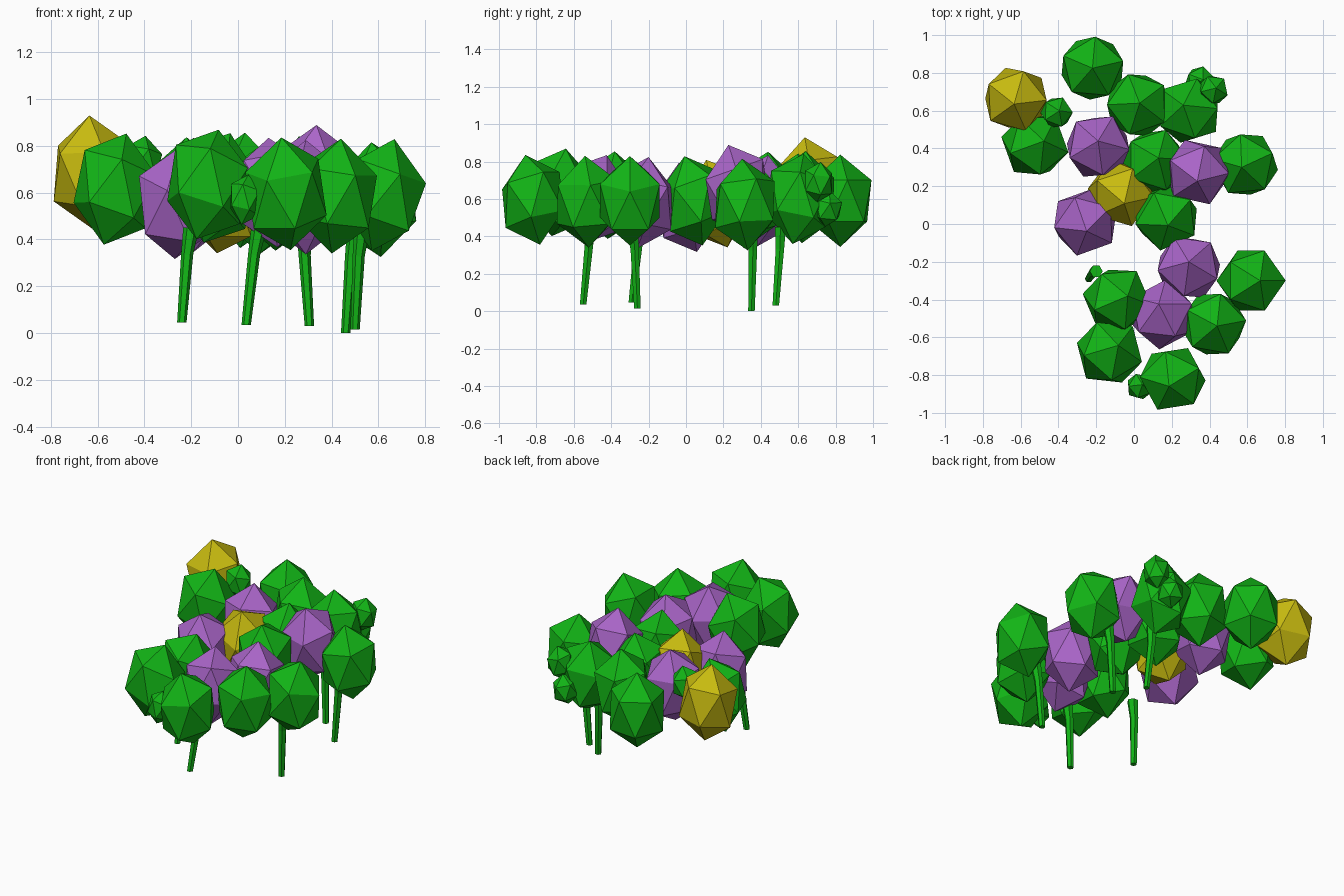
import bpy, bmesh, math, random
from mathutils import Matrix, Vector

if "Cube" in bpy.data.objects:
    bpy.data.objects.remove(bpy.data.objects["Cube"])

random.seed(4)


def material(name, rgb):
    m = bpy.data.materials.new(name)
    m.diffuse_color = (*rgb, 1)
    m.use_nodes = True
    m.node_tree.nodes["Principled BSDF"].inputs["Base Color"].default_value = m.diffuse_color
    return m


MATS = {
    "green": material("leaf_green", (0.006, 0.46, 0.008)),
    "purple": material("blossom_purple", (0.40, 0.13, 0.58)),
    "yellow": material("blossom_yellow", (0.58, 0.50, 0.005)),
}


def add_object(name, bm, color):
    bmesh.ops.recalc_face_normals(bm, faces=bm.faces[:])
    me = bpy.data.meshes.new(name)
    bm.to_mesh(me)
    bm.free()
    me.materials.append(MATS[color])
    ob = bpy.data.objects.new(name, me)
    bpy.context.collection.objects.link(ob)


def crown(name, color, x, y, z, dx=0.0, dy=0.0, r=0.187, rz=0.247):
    """Tall 20-sided ball; (dx, dy) shifts its top point to lean it."""
    bm = bmesh.new()
    bmesh.ops.create_icosphere(bm, subdivisions=1, radius=1)
    spin = Matrix.Rotation(random.uniform(0, math.tau), 4, 'Z')
    lean = Vector((0, 0, 1)).rotation_difference(Vector((dx / r, dy / r, 1)))
    m = (Matrix.Translation((x, y, z)) @ Matrix.Diagonal((r, r, rz, 1))
         @ lean.to_matrix().to_4x4() @ spin)
    bmesh.ops.transform(bm, matrix=m, verts=bm.verts[:])
    add_object(name, bm, color)


def trunk(name, base, top, sides=6):
    """Crooked trunk that widens upwards."""
    bm = bmesh.new()
    a, b = Vector(base), Vector(top)
    knee = a.lerp(b, 0.72) + Vector((-0.006, 0.004, 0))
    rings = []
    for c, r in ((a, 0.02), (knee, 0.026), (b, 0.034)):
        rings.append([bm.verts.new(c + Vector((r * math.cos(k * math.tau / sides),
                                               r * math.sin(k * math.tau / sides), 0)))
                      for k in range(sides)])
    for lo, hi in zip(rings, rings[1:]):
        for k in range(sides):
            n = (k + 1) % sides
            bm.faces.new((lo[k], lo[n], hi[n], hi[k]))
    bm.faces.new(rings[0])
    bm.faces.new(rings[-1])
    add_object(name, bm, "green")


# Large crowns: x, y, z, lean x, lean y
CROWNS = {
    "green": [
        (-0.22, 0.825, 0.59, 0, 0), (0.02, 0.63, 0.61, 0.01, 0.01),
        (0.29, 0.60, 0.60, -0.03, 0.03), (-0.525, 0.42, 0.615, 0.05, 0.02),
        (0.59, 0.315, 0.57, -0.02, -0.015), (0.11, 0.33, 0.58, 0.02, 0.02),
        (0.17, 0.04, 0.59, 0.01, -0.05), (0.62, -0.30, 0.59, 0.05, 0),
        (-0.09, -0.40, 0.62, 0.06, 0.02), (0.42, -0.53, 0.585, 0.02, -0.01),
        (-0.13, -0.68, 0.635, 0.05, 0.04), (0.205, -0.82, 0.595, -0.02, -0.04)],
    "purple": [
        (-0.19, 0.41, 0.59, 0, 0.03), (-0.26, 0.01, 0.555, 0.01, -0.05),
        (0.335, 0.275, 0.65, 0, -0.05), (0.29, -0.23, 0.58, 0, 0.03),
        (0.15, -0.48, 0.60, -0.02, 0.06)],
    "yellow": [
        (-0.625, 0.66, 0.685, -0.01, -0.025), (-0.07, 0.165, 0.575, 0.02, -0.06)],
}
for color, items in CROWNS.items():
    for i, p in enumerate(items):
        crown(f"{color}_crown_{i + 1}", color, *p)

# Small leaf clumps: x, y, z, radius, height radius
for i, (x, y, z, r, rz) in enumerate([
        (-0.41, 0.59, 0.73, 0.09, 0.115), (0.03, -0.86, 0.57, 0.075, 0.11),
        (0.35, 0.755, 0.55, 0.085, 0.10), (0.42, 0.71, 0.69, 0.085, 0.11)]):
    crown(f"small_clump_{i + 1}", "green", x, y, z, 0.015, 0.01, r, rz)

# Trunks: base and top points
for i, (a, b) in enumerate([
        ((-0.24, -0.29, 0.045), (-0.20, -0.25, 0.45)),
        ((0.035, -0.55, 0.035), (0.09, -0.515, 0.45)),
        ((0.305, 0.48, 0.03), (0.285, 0.505, 0.45)),
        ((0.46, 0.35, 0.0), (0.50, 0.355, 0.45)),
        ((0.50, -0.26, 0.015), (0.53, -0.285, 0.45))]):
    trunk(f"trunk_{i + 1}", a, b)
